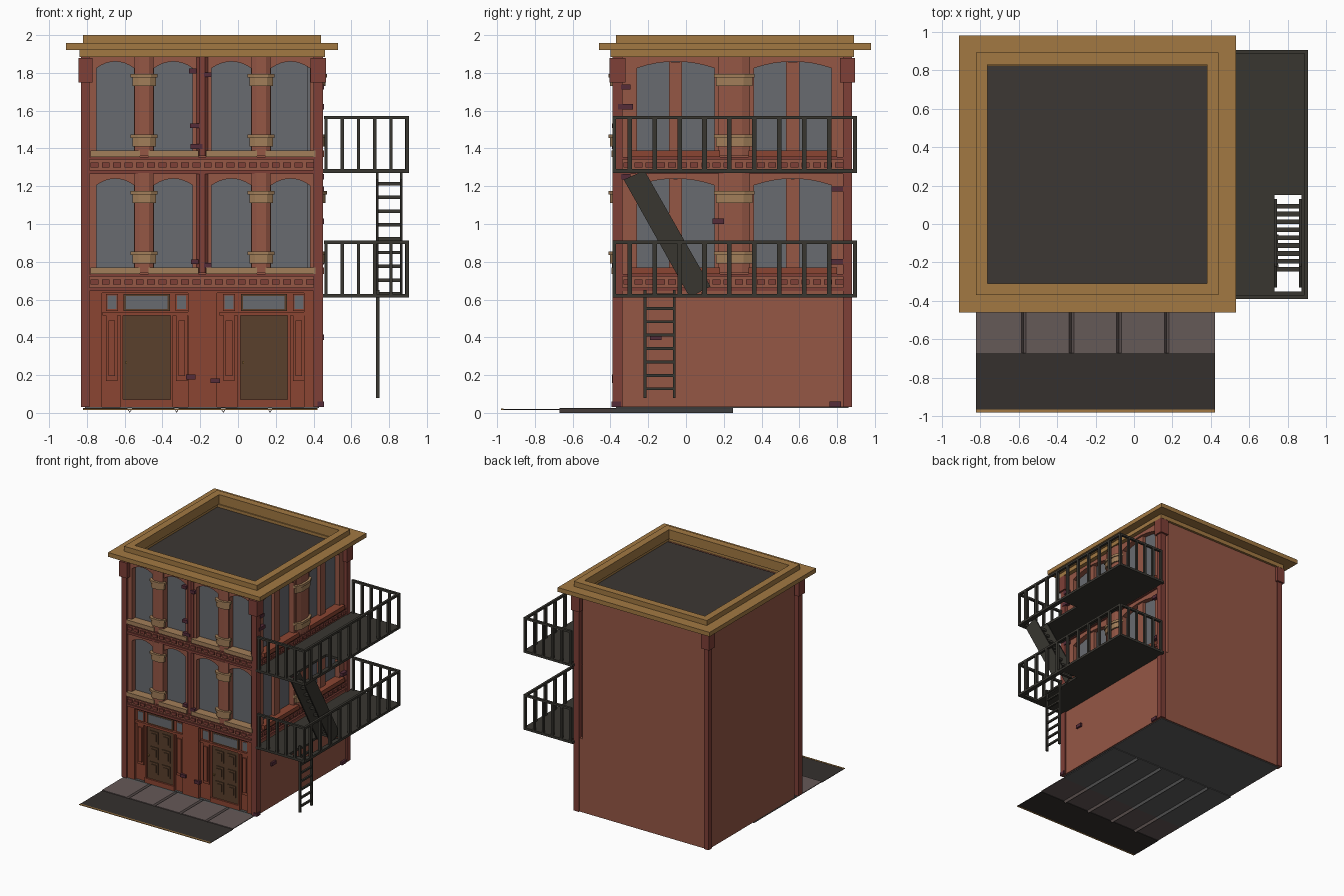
import bpy, bmesh, math
from mathutils import Vector

if "Cube" in bpy.data.objects:
    bpy.data.objects.remove(bpy.data.objects["Cube"])

COL = {
    "brick": (0.30, 0.095, 0.06), "dark_brick": (0.21, 0.05, 0.038), "trim_red": (0.26, 0.06, 0.032),
    "accent": (0.09, 0.025, 0.04), "tan": (0.36, 0.21, 0.10), "gold": (0.36, 0.19, 0.055),
    "glass": (0.14, 0.145, 0.16), "door": (0.10, 0.05, 0.025), "iron": (0.04, 0.037, 0.03),
    "roof": (0.045, 0.038, 0.033), "pave": (0.13, 0.10, 0.095), "road": (0.035, 0.03, 0.027),
    "grey": (0.11, 0.11, 0.11)}
parts = {}


def world(u, d, z): return Vector((u, d, z))
def front(u, d, z): return Vector((u, -0.39 - d, z))   # d = distance outward
def right(u, d, z): return Vector((0.45 + d, u, z))


def prism(part, base, offset):
    """Extrude a loop of points by an offset vector, into a named part."""
    bm = parts.setdefault(part, bmesh.new())
    a = [bm.verts.new(p) for p in base]
    b = [bm.verts.new(p + offset) for p in base]
    n = len(a)
    bm.faces.new(a[::-1])
    bm.faces.new(b)
    for i in range(n):
        bm.faces.new((a[i], a[(i + 1) % n], b[(i + 1) % n], b[i]))


def box(part, u0, u1, d0, d1, z0, z1, m=world):
    prism(part, [m(u0, d0, z0), m(u1, d0, z0), m(u1, d1, z0), m(u0, d1, z0)], Vector((0, 0, z1 - z0)))


def ring(part, x0, x1, y0, y1, w, z0, z1):
    box(part, x0, x1, y0, y0 + w, z0, z1)
    box(part, x0, x1, y1 - w, y1, z0, z1)
    box(part, x0, x0 + w, y0 + w, y1 - w, z0, z1)
    box(part, x1 - w, x1, y0 + w, y1 - w, z0, z1)


def arch(part, u0, u1, spring, rise, top, d0, d1, m):
    """Wall piece above a shallow arched opening."""
    pts = [m(u0, d0, top)]
    for i in range(9):
        t = i / 8
        pts.append(m(u0 + (u1 - u0) * t, d0, spring + rise * (1 - (2 * t - 1) ** 2)))
    pts.append(m(u1, d0, top))
    prism(part, pts, m(0, d1, 0) - m(0, d0, 0))


def column(part, u, w, d0, d1, z0, z1, m):
    """Half-octagon column on a wall."""
    pts = [m(u - w, d0, z0), m(u - w, (d0 + d1) / 2, z0), m(u - w * .5, d1, z0),
           m(u + w * .5, d1, z0), m(u + w, (d0 + d1) / 2, z0), m(u + w, d0, z0)]
    prism(part, pts, Vector((0, 0, z1 - z0)))


# core, floor, roof deck
box("walls:brick", -0.82, 0.37, -0.30, 0.87, 0.03, 1.89)
box("walls:brick", 0.37, 0.44, -0.37, 0.87, 0.03, 0.66)
box("floor:grey", -0.81, 0.43, -0.37, 0.86, 0.025, 0.03)
box("roof_deck:roof", -0.77, 0.39, -0.31, 0.84, 1.885, 1.895)

# corner pilasters with caps
for x0, x1 in ((-0.83, -0.785), (0.40, 0.45)):
    for y0, y1 in ((-0.39, -0.335), (0.83, 0.88)):
        box("corner_pilasters:dark_brick", x0, x1, y0, y1, 0.03, 1.9)
        box("pilaster_caps:dark_brick", x0 - .015, x1 + .015, y0 - .015, y1 + .015, 1.75, 1.88)

# cornice and parapet
ring("cornice:gold", -0.91, 0.53, -0.46, 0.98, 0.15, 1.92, 1.957)
ring("cornice_bed:gold", -0.84, 0.46, -0.40, 0.89, 0.07, 1.885, 1.92)
ring("parapet:gold", -0.82, 0.44, -0.37, 0.89, 0.06, 1.957, 2.0)

# upper storeys: front and right
sides = [
    (front, -0.79, 0.41, [(-.75, -.55), (-.445, -.24), (-.14, .07), (.175, .38)],
     [(-.497, .05), (.122, .05)], [(-.19, .05)], "tan"),
    (right, -0.34, 0.84, [(-.26, .15), (.36, .77)], [(.255, .085)], [], "trim_red")]
for m, a, b, bays, cols, piers, sill in sides:
    for zb in (0.66, 1.28):
        sp = zb + 0.545
        box("glass:glass", a, b, -0.085, -0.07, zb + .05, zb + .60, m)
        box("belt_course:brick", a, b, -0.07, -0.02, zb, zb + .085, m)
        box("belt_moulding:dark_brick", a, b, -0.02, -0.005, zb - .015, zb + .005, m)
        box("belt_moulding:dark_brick", a, b, -0.02, -0.005, zb + .062, zb + .075, m)
        n = 20
        for i in range(n):
            u = a + (b - a) * (i + .5) / n
            box("dentils:dark_brick", u - .021, u + .021, -0.02, -0.008, zb + .02, zb + .045, m)
        # solid wall between bays
        edges = [a] + [e for bay in bays for e in bay] + [b]
        for u0, u1 in zip(edges[::2], edges[1::2]):
            box("upper_walls:brick", u0, u1, -0.07, -0.025, zb + .085, zb + .61, m)
        for u0, u1 in bays:
            arch("window_arches:brick", u0, u1, sp, .035, zb + .61, -0.07, -0.025, m)
            box("sills:" + sill, u0 - .03, u1 + .03, -0.07, 0.005, zb + .075, zb + .11, m)
            if m is right:
                c = (u0 + u1) / 2
                box("mullions:brick", c - .035, c + .035, -0.07, -0.04, zb + .085, sp + .033, m)
        for u, w in cols:
            column("columns:brick", u, w, -0.03, 0.0, zb + .08, zb + .61, m)
            for z in (zb + .13, zb + .45):
                column("column_bands:tan", u, w + .012, -0.03, 0.012, z, z + .045, m)
                column("column_bands:tan", u, w + .022, -0.03, 0.02, z + .045, z + .065, m)
        for u, w in piers:
            column("piers:dark_brick", u, w * .6, -0.03, -0.005, zb + .08, zb + .61, m)

# ground-floor shopfront
box("shopfront_wall:trim_red", -0.79, 0.41, -0.09, -0.04, 0.03, 0.66, front)
box("shopfront_beam:trim_red", -0.79, 0.41, -0.04, -0.015, 0.635, 0.655, front)
for u0, u1 in ((-.79, -.72), (-.265, -.11), (.35, .41)):
    box("shopfront_piers:trim_red", u0, u1, -0.04, -0.015, 0.03, 0.635, front)
for c in (-0.483, 0.137):
    box("doors:door", c - .125, c + .125, -0.04, -0.03, 0.07, 0.515, front)
    box("door_steps:trim_red", c - .14, c + .14, -0.04, -0.015, 0.03, 0.07, front)
    box("door_frames:trim_red", c - .235, c + .235, -0.04, -0.018, 0.515, 0.535, front)
    for s in (-1, 1):
        box("door_frames:trim_red", c + s * .1325 - .0075, c + s * .1325 + .0075, -0.04, -0.018, 0.07, 0.515, front)
        for z in (.12, .25, .385):
            u = c + s * .057
            box("door_panels:door", u - .038, u + .038, -0.03, -0.024, z, z + .1, front)
            box("door_panels:door", u - .023, u + .023, -0.024, -0.019, z + .018, z + .082, front)
        u = c + s * .185
        box("side_panels:trim_red", u - .03, u + .03, -0.04, -0.025, 0.17, 0.515, front)
        box("side_panels:trim_red", u - .018, u + .018, -0.025, -0.015, 0.195, 0.49, front)
        box("side_light_frames:trim_red", u - .032, u + .032, -0.04, -0.025, 0.54, 0.63, front)
        box("side_lights:glass", u - .024, u + .024, -0.025, -0.022, 0.55, 0.622, front)
    box("transom_frames:door", c - .122, c + .122, -0.04, -0.025, 0.54, 0.63, front)
    box("transoms:glass", c - .11, c + .11, -0.025, -0.022, 0.55, 0.62, front)
    box("door_handles:gold", c - .112, c - .104, -0.03, -0.015, 0.26, 0.275, front)

# odd dark bricks
for u, z, w in ((-.24, 1.81, .04), (-.16, 1.79, .04), (-.23, 1.52, .05), (-.22, 1.41, .065), (-.23, .8, .04),
                (-.16, .78, .04), (-.25, .19, .05), (-.12, .17, .05)):
    box("accent_bricks:accent", u - w / 2, u + w / 2, -0.03, 0.002, z - .013, z + .013, front)
for u, z, w in ((-.32, 1.725, .05), (-.32, 1.62, .08), (-.32, 1.25, .05), (.17, 1.015, .06), (.8, 1.185, .06),
                (.8, .80, .06), (-.16, .4, .06), (.79, .045, .06), (-.37, .045, .05)):
    box("accent_bricks:accent", u - w / 2, u + w / 2, -0.03, 0.006, z - .014, z + .014, right)

# fire escape: platforms with hatch, railings
for z in (0.61, 1.27):
    for x0, x1, y0, y1 in ((.44, .73, -.39, .905), (.87, .905, -.39, .905), (.73, .87, -.39, -.35), (.73, .87, .15, .905)):
        box("platforms:iron", x0, x1, y0, y1, z, z + .02)
    t = z + .285
    box("rails:iron", .885, .905, -.39, .905, t, t + .018)
    for y in (-.39, .885):
        box("rails:iron", .455, .905, y, y + .02, t, t + .018)
        for i in range(6):
            x = .457 + .086 * i
            box("rail_posts:iron", x, x + .018, y, y + .02, z, t)
    for i in range(9):
        y = -.31 + .132 * i
        box("rail_posts:iron", .885, .905, y, y + .024, z, t)

# sloping stair between platforms
for x in (.73, .857):
    pts = [(-.33, 1.235), (-.22, 1.283), (.13, .67), (.02, .612)]
    prism("stair_stringers:iron", [Vector((x, y, z)) for y, z in pts], Vector((.013, 0, 0)))
for i in range(9):
    z, y = 1.205 - .073 * i, -.235 + .041 * i
    box("stair_treads:iron", .74, .86, y - .012, y + .012, z, z + .018)

# drop ladder
for y in (-.225, -.07):
    box("ladder_rails:iron", .73, .75, y, y + .015, .08, .65)
for i in range(8):
    z = .12 + .071 * i
    box("ladder_rungs:iron", .732, .748, -.22, -.06, z, z + .015)

# pavement sheet with V joints, inner slab, road and kerb line
def paving(part, y0, y1):
    top = [(-.82, .026)]
    for x in (-.573, -.325, -.078, .17):
        top += [(x - .012, .026), (x, .006), (x + .012, .026)]
    top.append((.42, .026))
    low = [(x, z - .006) for x, z in reversed(top)]
    prism(part, [Vector((x, y0, z)) for x, z in top + low], Vector((0, y1 - y0, 0)))


paving("pavement:pave", -.67, -.39)
paving("inner_slab:grey", -.39, .25)
box("road:road", -.82, .42, -.965, -.67, .016, .020)
box("road_line:gold", -.82, .42, -.98, -.965, .016, .022)

# turn every part into an object
for key, bm in parts.items():
    name, c = key.split(":")
    bmesh.ops.recalc_face_normals(bm, faces=bm.faces)
    me = bpy.data.meshes.new(name)
    bm.to_mesh(me)
    bm.free()
    mat = bpy.data.materials.get(c) or bpy.data.materials.new(c)
    mat.diffuse_color = (*COL[c], 1)
    mat.use_nodes = True
    mat.node_tree.nodes["Principled BSDF"].inputs["Base Color"].default_value = mat.diffuse_color
    me.materials.append(mat)
    bpy.context.collection.objects.link(bpy.data.objects.new(name, me))
